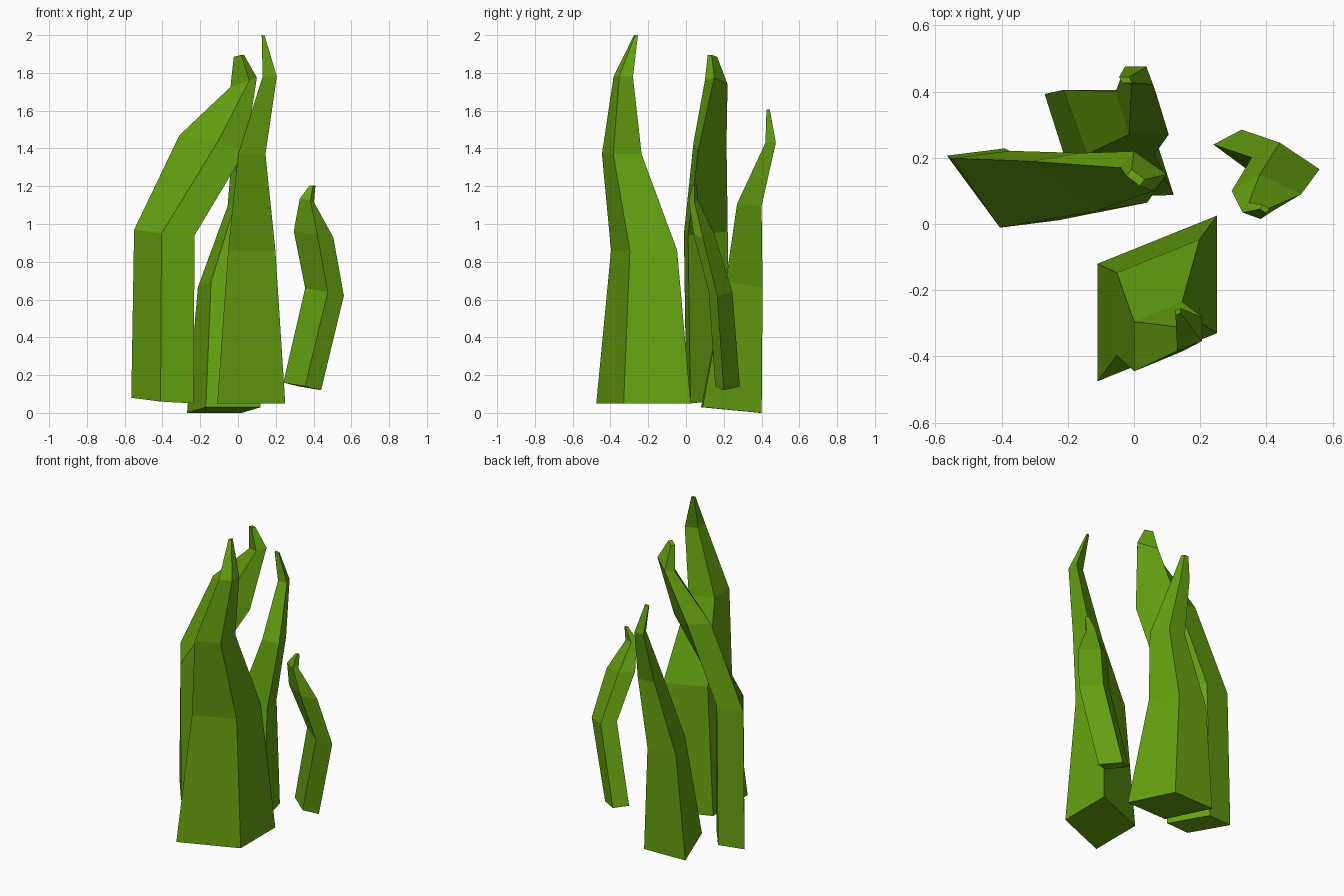
import bpy, bmesh
from mathutils import Vector

green = bpy.data.materials.new("grass_green")
green.diffuse_color = (0.13, 0.36, 0.005, 1)


def blade(name, rings):
    """Loft four-sided rings, each given as centre, edge u and edge v of a parallelogram."""
    bm = bmesh.new()
    loops = []
    for centre, u, v in rings:
        c, u, v = Vector(centre), Vector(u).to_3d(), Vector(v).to_3d()
        loops.append([bm.verts.new(c + u * a / 2 + v * b / 2)
                      for a, b in ((-1, -1), (1, -1), (1, 1), (-1, 1))])
    for low, high in zip(loops, loops[1:]):
        for i in range(4):
            j = (i + 1) % 4
            bm.faces.new((low[i], low[j], high[j], high[i]))
    bm.faces.new(loops[0][::-1])
    bm.faces.new(loops[-1])
    bmesh.ops.recalc_face_normals(bm, faces=bm.faces)
    mesh = bpy.data.meshes.new(name)
    bm.to_mesh(mesh)
    bm.free()
    mesh.materials.append(green)
    bpy.context.collection.objects.link(bpy.data.objects.new(name, mesh))


# Tall upright blade at the front
blade("front_blade", [
    ((.07, -.225, .05), (.36, .145), (0, .355)),
    ((.073, -.222, .86), (.25, .10), (0, .25)),
    ((.073, -.34, 1.37), (.145, .06), (0, .15)),
    ((.168, -.332, 1.78), (.075, .03), (0, .073)),
    ((.133, -.265, 2.0), (.015, .006), (0, .015)),
])

# Arching blade on the left
blade("left_blade", [
    ((-.40, .115, .065), (.155, -.205, -.02), (.175, .022, -.01)),
    ((-.39, .105, .955), (.145, -.21, -.02), (.175, .022, -.01)),
    ((-.135, .127, 1.43), (.20, -.15, -.04), (.15, .025, -.04)),
    ((.03, .16, 1.75), (.10, -.07, .035), (.04, .05, .015)),
    ((.005, .14, 1.89), (.04, -.03, .01), (.015, .02)),
])

# Leaning blade at the back
blade("back_blade", [
    ((-.075, .24, .015), (.29, .008), (-.10, .313, -.03)),
    ((-.075, .308, .68), (.205, 0), (-.07, .195, -.03)),
    ((.025, .335, 1.10), (.12, 0), (-.04, .13, -.01)),
    ((.015, .448, 1.43), (.065, 0), (-.02, .055)),
    ((-.025, .435, 1.605), (.03, 0), (-.01, .018)),
])

# Short curved blade on the right
blade("right_blade", [
    ((.34, .22, .14), (.115, -.085, -.02), (.085, .045, -.02)),
    ((.458, .183, .64), (.12, -.08, -.02), (.085, .045, -.02)),
    ((.40, .095, .945), (.125, -.06, -.02), (.085, .05, -.015)),
    ((.365, .04, 1.125), (.055, -.02, -.01), (.02, .03, -.01)),
    ((.395, .045, 1.205), (.018, -.012), (.012, .012)),
])
